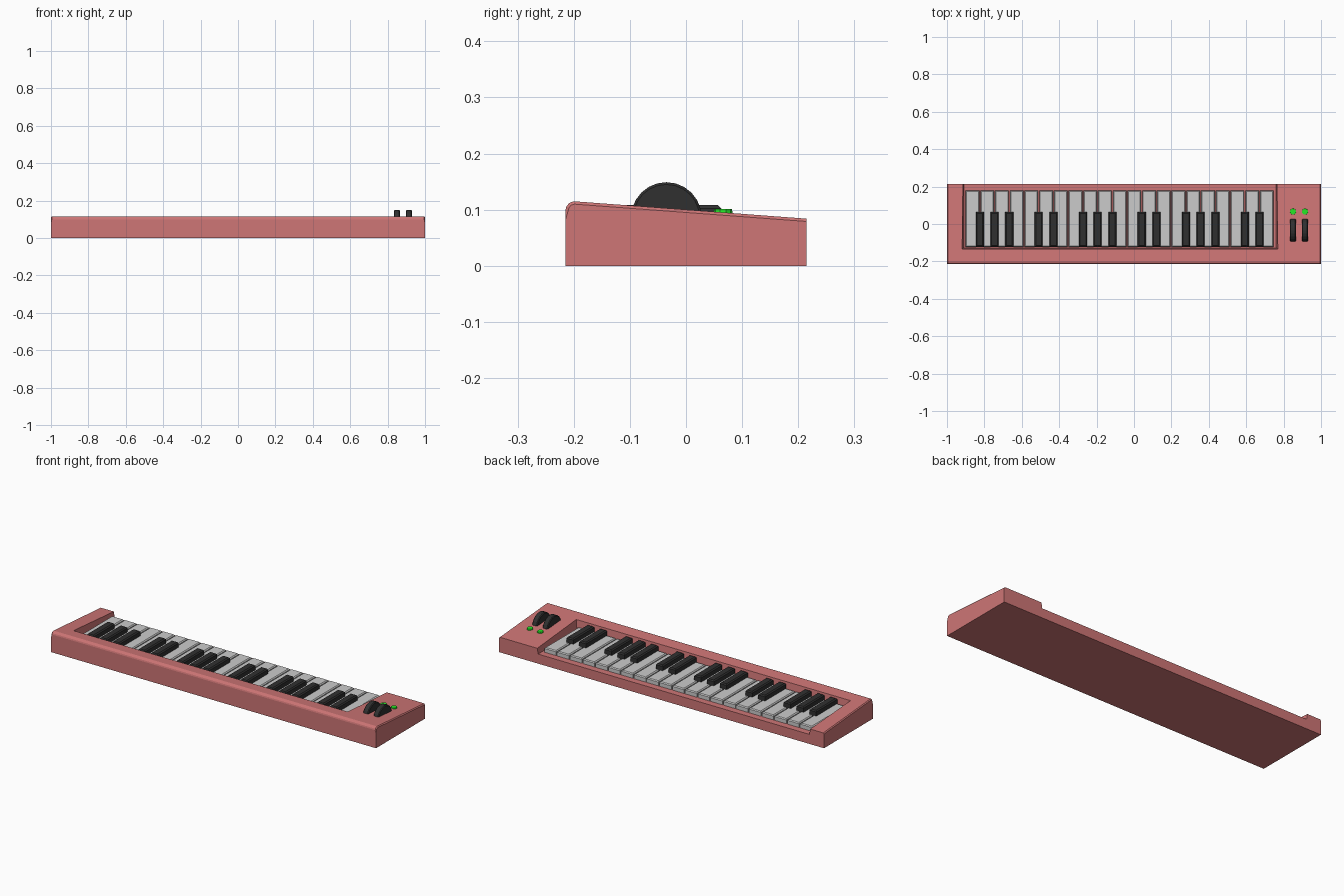
import bpy, bmesh, math
from mathutils import Matrix

if "Cube" in bpy.data.objects:
    bpy.data.objects.remove(bpy.data.objects["Cube"])


def material(name, color):
    m = bpy.data.materials.new(name)
    m.diffuse_color = color
    m.use_nodes = True
    m.node_tree.nodes["Principled BSDF"].inputs["Base Color"].default_value = m.diffuse_color
    return m


RED = material("red_plastic", (0.62, 0.18, 0.18, 1))
BLACK = material("black_plastic", (0.03, 0.03, 0.03, 1))
GREEN = material("green_light", (0.02, 0.8, 0.02, 1))


def finish(name, bm, mat=None):
    bmesh.ops.recalc_face_normals(bm, faces=bm.faces)
    me = bpy.data.meshes.new(name)
    bm.to_mesh(me)
    bm.free()
    ob = bpy.data.objects.new(name, me)
    bpy.context.collection.objects.link(ob)
    if mat:
        me.materials.append(mat)
    return ob


def extrude_x(profile, x0, x1):
    """Prism from a (y, z) profile."""
    bm = bmesh.new()
    f = bm.faces.new([bm.verts.new((x0, y, z)) for y, z in profile])
    ext = bmesh.ops.extrude_face_region(bm, geom=[f])["geom"]
    bmesh.ops.translate(bm, vec=(x1 - x0, 0, 0),
                        verts=[g for g in ext if isinstance(g, bmesh.types.BMVert)])
    return bm


def key(name, x, width, y0, y1, z0, z1, bevel, mat=None):
    """Box with chamfered upper edges."""
    bm = bmesh.new()
    bmesh.ops.create_cube(bm, size=1, matrix=Matrix.LocRotScale(
        (x, (y0 + y1) / 2, (z0 + z1) / 2), None, (width, y1 - y0, z1 - z0)))
    top = [e for e in bm.edges if all(v.co.z > z1 - 1e-4 for v in e.verts)]
    bmesh.ops.bevel(bm, geom=top, offset=bevel, segments=1, affect='EDGES')
    return finish(name, bm, mat)


# Sloping case with rounded front lip and chamfered upper side edges
bm = extrude_x([(-0.215, 0), (0.215, 0), (0.215, 0.084), (-0.2, 0.115),
                (-0.208, 0.112), (-0.213, 0.106), (-0.215, 0.099)], -1, 1)
side = [e for e in bm.edges
        if abs(e.verts[0].co.x - e.verts[1].co.x) < 1e-4
        and min(v.co.z for v in e.verts) > 0.05]
bmesh.ops.bevel(bm, geom=side, offset=0.005, segments=1, affect='EDGES')
case = finish("case", bm, RED)

# Key bed cutter: slightly tapered walls, open at the back
bm = extrude_x([(-0.127, 0.053), (0.3, 0.053), (0.3, 0.13), (-0.136, 0.13)], -0.91, 0.76)
for v in bm.verts:
    if v.co.z > 0.1:
        v.co.x += 0.012 if v.co.x > 0 else -0.012
cutter = finish("key_bed_cutter", bm)
mod = case.modifiers.new("key_bed", 'BOOLEAN')
mod.operation = 'DIFFERENCE'
mod.solver = 'EXACT'
mod.object = cutter
bpy.context.view_layer.objects.active = case
bpy.ops.object.modifier_apply(modifier="key_bed")
bpy.data.objects.remove(cutter)

# White keys, and black keys in groups of three and two
X0, PITCH = -0.903, 0.0787
for i in range(21):
    key(f"white_key_{i + 1}", X0 + PITCH * (i + 0.5), PITCH - 0.006,
        -0.122, 0.178, 0.052, 0.079, 0.005)
    if i % 7 in (1, 2, 3, 5, 6):
        key(f"black_key_{i}", X0 + PITCH * i, 0.043,
            -0.122, 0.063, 0.06, 0.108, 0.006, BLACK)

# Control wheels and indicator lights on the right panel
for n, x in enumerate((0.85, 0.914), 1):
    bm = bmesh.new()
    bmesh.ops.create_cone(bm, cap_ends=True, segments=24, radius1=0.063, radius2=0.063,
                          depth=0.032, matrix=Matrix.Translation((x, -0.035, 0.086))
                          @ Matrix.Rotation(math.pi / 2, 4, 'Y'))
    rim = [e for e in bm.edges if abs(e.verts[0].co.x - e.verts[1].co.x) < 1e-4]
    bmesh.ops.bevel(bm, geom=rim, offset=0.004, segments=1, affect='EDGES')
    finish(f"control_wheel_{n}", bm, BLACK)

    bm = bmesh.new()
    bmesh.ops.create_cone(bm, cap_ends=True, segments=10, radius1=0.018, radius2=0.016,
                          depth=0.016, matrix=Matrix.Translation((x, 0.066, 0.093)))
    finish(f"indicator_light_{n}", bm, GREEN)
